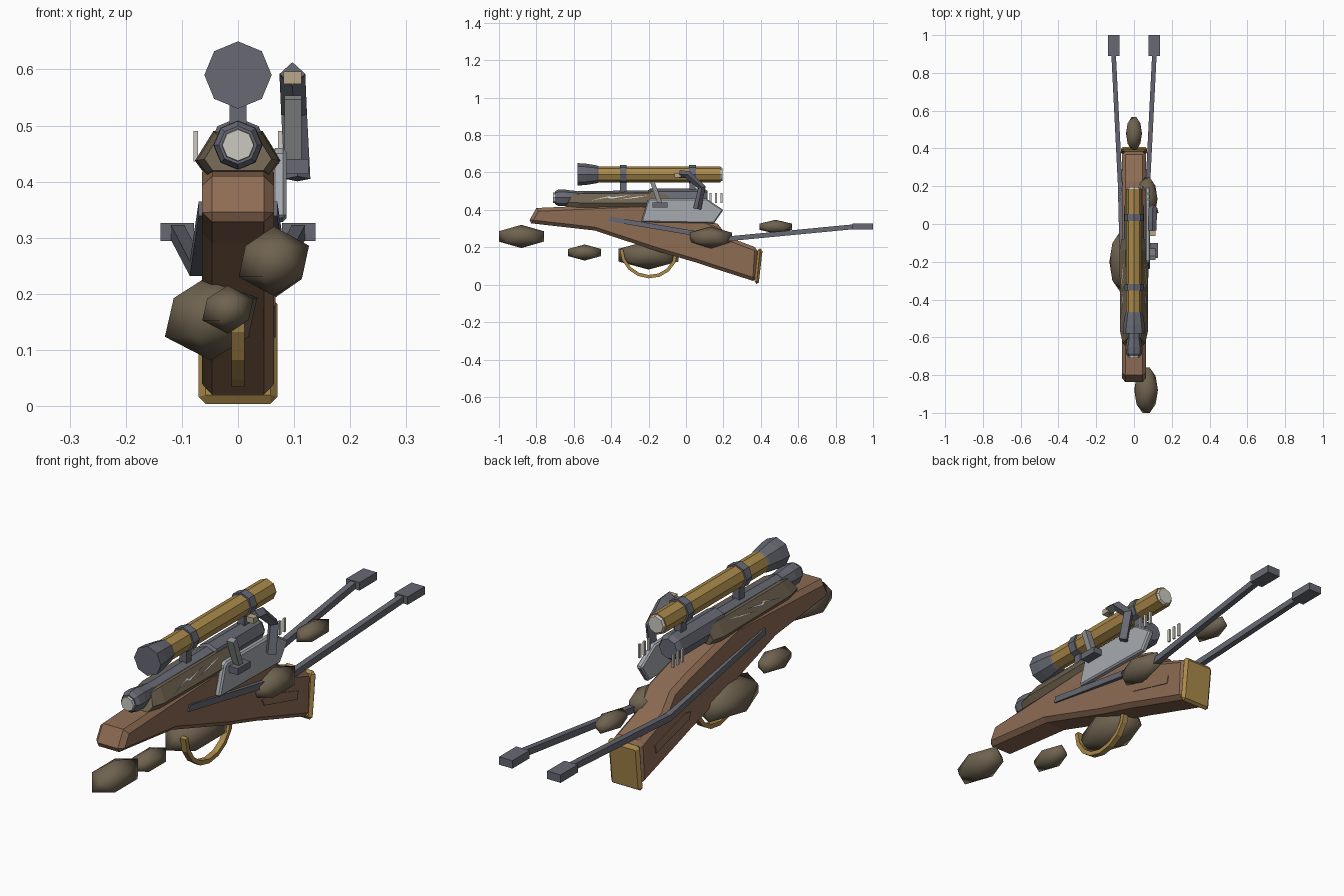
import bpy, bmesh, math
from mathutils import Vector

if "Cube" in bpy.data.objects:
    bpy.data.objects.remove(bpy.data.objects["Cube"])


def mat(name, r, g, b):
    m = bpy.data.materials.new(name)
    m.diffuse_color = (r, g, b, 1)
    m.use_nodes = True
    m.node_tree.nodes["Principled BSDF"].inputs["Base Color"].default_value = m.diffuse_color
    return m


WOOD = mat("walnut_wood", .27, .15, .088)
GOLD = mat("brass", .40, .25, .07)
DARK = mat("gunmetal", .135, .14, .17)
STEEL = mat("light_steel", .38, .40, .43)
STONE = mat("olive_brown", .16, .125, .08)
PALE = mat("pale_glass", .60, .58, .53)
TAN = mat("tan", .48, .39, .26)
MID = mat("mid_grey", .27, .28, .28)


def finish(bm, name, material, bevel=0):
    bmesh.ops.recalc_face_normals(bm, faces=bm.faces)
    me = bpy.data.meshes.new(name)
    bm.to_mesh(me)
    bm.free()
    ob = bpy.data.objects.new(name, me)
    bpy.context.collection.objects.link(ob)
    me.materials.append(material)
    if bevel:
        b = ob.modifiers.new("chamfer", 'BEVEL')
        b.width, b.segments, b.limit_method = bevel, 1, 'ANGLE'
        b.angle_limit = math.radians(65)
    return ob


def skin(name, rings, material, bevel=0):
    """Bridge equal-sized rings of points and cap both ends."""
    bm = bmesh.new()
    vs = [[bm.verts.new(p) for p in ring] for ring in rings]
    n = len(vs[0])
    for a, b in zip(vs, vs[1:]):
        for i in range(n):
            bm.faces.new((a[i], a[(i + 1) % n], b[(i + 1) % n], b[i]))
    bm.faces.new(vs[0])
    bm.faces.new(vs[-1])
    return finish(bm, name, material, bevel)


def side_prism(name, profile, x0, x1, material, bevel=0):
    """Side profile (y, z) extruded across x."""
    return skin(name, [[(x, y, z) for y, z in profile] for x in (x0, x1)], material, bevel)


def lathe(name, profile, z, material, n=8):
    """Turned part along y from (y, radius) pairs."""
    ang = [2 * math.pi * i / n for i in range(n)]
    return skin(name, [[(r * math.cos(a), y, z + r * math.sin(a)) for a in ang]
                       for y, r in profile], material)


def box(name, x, y, z, sx, sy, sz, material):
    p = [(y - sy / 2, z - sz / 2), (y + sy / 2, z - sz / 2),
         (y + sy / 2, z + sz / 2), (y - sy / 2, z + sz / 2)]
    return side_prism(name, p, x - sx / 2, x + sx / 2, material)


def bar(name, pts, wx, wt, material, diamond=False):
    """Four-sided bar swept along points lying close to a yz plane."""
    pts = [Vector(p) for p in pts]
    rings = []
    for i, p in enumerate(pts):
        t = pts[min(i + 1, len(pts) - 1)] - pts[max(i - 1, 0)]
        u = Vector((1, 0, 0))
        v = u.cross(t).normalized()
        c = [(1, 0), (0, 1), (-1, 0), (0, -1)] if diamond else [(1, 1), (-1, 1), (-1, -1), (1, -1)]
        rings.append([p + u * a * wx + v * b * wt for a, b in c])
    return skin(name, rings, material)


# Wooden stock and brass butt plate
side_prism("stock", [(-.845, .33), (-.80, .41), (-.24, .435), (.06, .36), (.17, .325),
                     (.225, .255), (.385, .195), (.375, .015), (.11, .10), (.05, .12),
                     (-.14, .175), (-.49, .29)], -.064, .064, WOOD, .018)
side_prism("butt_plate", [(.365, .008), (.388, 0), (.41, .19), (.385, .197)],
           -.07, .07, GOLD, .012)

# Barrel, muzzle and tip
lathe("barrel", [(-.62, .037), (-.2, .043), (-.19, .052), (.095, .052), (.115, .04)], .462, DARK)
lathe("muzzle_collar", [(-.70, .034), (-.685, .043), (-.65, .044), (-.61, .038), (-.58, .036)],
      .465, DARK)
lathe("muzzle_tip", [(-.71, .028), (-.69, .03)], .465, PALE)

# Olive hand guard, tapered at both ends
section = [(.055, .413), (.073, .438), (.042, .488), (-.042, .488), (-.073, .438), (-.055, .413)]
skin("hand_guard", [[(x * k, y + (z - .41) * s, .45 + (z - .45) * k) for x, z in section]
                    for y, k, s in ((-.645, .82, .5), (-.58, 1, .3), (-.14, 1.05, 0), (-.08, .9, 0))],
     STONE)

# Scope with bell, rings, posts and lenses
lathe("scope_tube", [(-.48, .043), (.185, .043)], .59, GOLD)
lathe("scope_bell", [(-.58, .06), (-.535, .057), (-.475, .047), (-.465, .042)], .59, DARK)
lathe("scope_eyepiece", [(.18, .04), (.195, .034)], .59, PALE)
for y in (-.335, .035):
    lathe("scope_ring", [(y - .018, .05), (y + .018, .05)], .59, DARK)
    box("scope_post", 0, y, .525, .03, .034, .07, DARK)

# Lock plate on the right side
side_prism("lock_plate", [(-.24, .335), (-.205, .45), (-.19, .46), (.11, .46), (.2, .4), (.15, .328)],
           .06, .086, STEEL, .006)

# Lever, its base, and the bent bolt handle
box("lever_base", .105, -.14, .427, .042, .08, .026, DARK)
bar("lever", [(.098, -.18, .55), (.098, -.14, .435)], .015, .012, MID)
bar("bolt_handle", [(.097, -.035, .592), (.097, .01, .588), (.1, .085, .52), (.106, .06, .405)],
    .023, .021, DARK, True)
box("handle_cap", .097, -.045, .585, .032, .035, .022, TAN)

for s in (-1, 1):
    # Small upright pins
    for y in (.13, .16, .19):
        box("pin", s * .075, y, .463, .008, .011, .055, PALE)
    # Raised stock panel
    side_prism("stock_panel", [(.06, .205), (.075, .178), (.285, .122), (.292, .155), (.10, .213)],
               s * .058, s * .067, WOOD)
    # Folded legs with feet
    bar("leg", [(s * .058, -.41, .352), (s * .074, .22, .245), (s * .108, .90, .31)],
        .012, .013, DARK)
    box("leg_foot", s * .108, .945, .31, .06, .11, .032, DARK)
    # Pale scratches on the sloping guard sides
    for marks in ([(-.52, .15), (-.42, .52), (-.40, .38), (-.29, .8), (-.40, .55), (-.41, .68)],
                  [(-.36, .3), (-.27, .6), (-.20, .75), (-.27, .48)]):
        bm = bmesh.new()
        bm.faces.new([bm.verts.new((s * (.0785 - .031 * t), y, .440 + .05 * t)) for y, t in marks])
        finish(bm, "guard_scratch", PALE)

# Brass trigger guard loop
arc = [math.pi * i / 8 for i in range(9)]
bar("trigger_guard", [(0, -.2 - .145 * math.cos(a), .19 - .137 * math.sin(a) - .02 * i / 8)
                      for i, a in enumerate(arc)], .012, .009, GOLD)

# Smooth faceted pebbles
for i, (c, r) in enumerate([((.064, -.88, .258), (.07, .141, .062)),
                            ((-.018, -.542, .172), (.051, .103, .043)),
                            ((-.048, -.2, .158), (.092, .188, .077)),
                            ((.067, .133, .252), (.064, .132, .058)),
                            ((0, .479, .31), (.047, .102, .037))]):
    bm = bmesh.new()
    bmesh.ops.create_icosphere(bm, subdivisions=1, radius=1)
    for v in bm.verts:
        v.co = Vector(c) + Vector(a * b for a, b in zip(v.co, r))
    ob = finish(bm, "pebble_%d" % (i + 1), STONE)
    for p in ob.data.polygons:
        p.use_smooth = True
